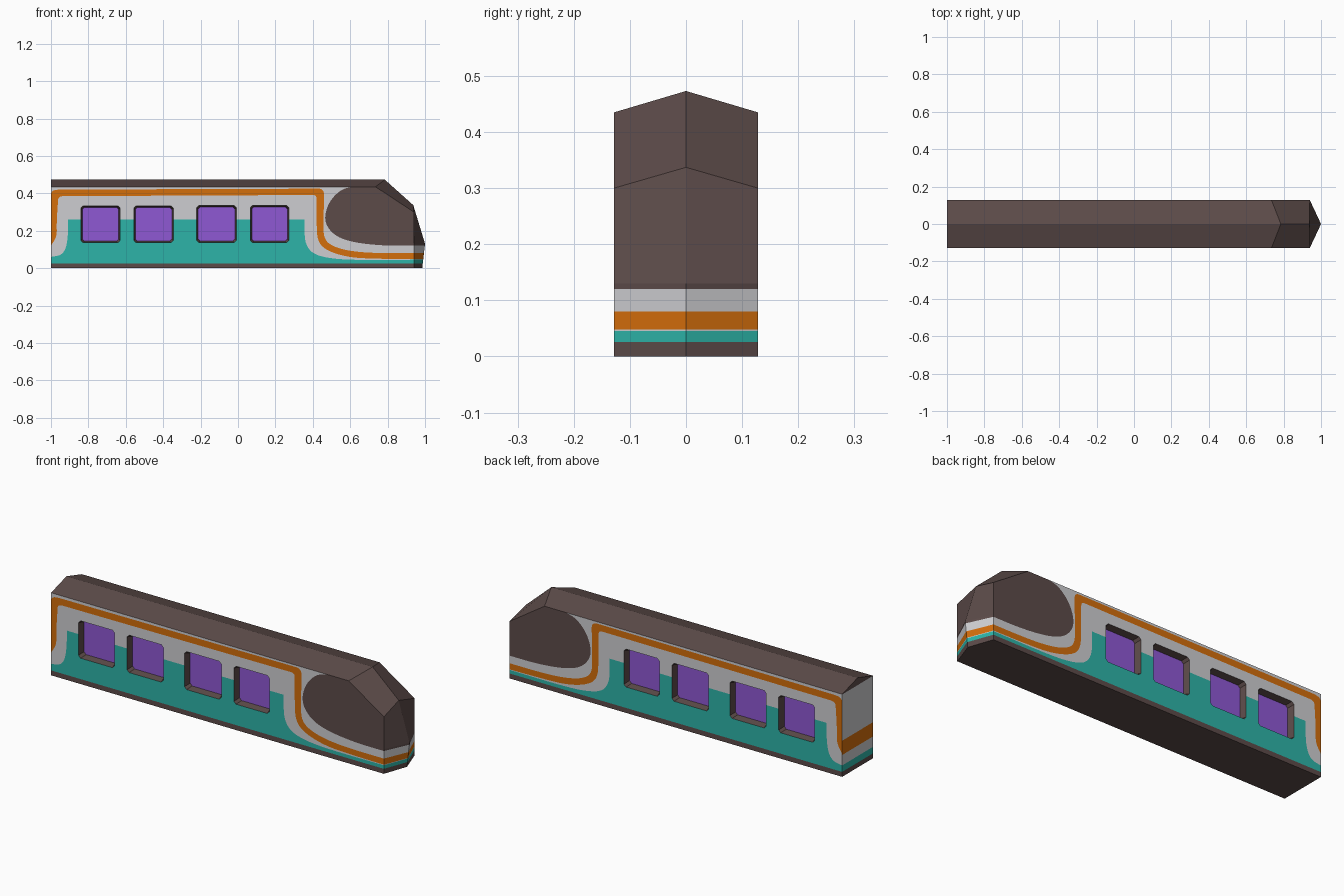
import bpy, bmesh
from mathutils import Vector
from mathutils.geometry import delaunay_2d_cdt

if "Cube" in bpy.data.objects:
    bpy.data.objects.remove(bpy.data.objects["Cube"])

W, EAVE, RIDGE = 0.128, 0.435, 0.473      # half width, wall top, roof ridge
DARK, GREY, TEAL, ORANGE, PURPLE = range(5)


def linear(c):
    c /= 255
    return c / 12.92 if c < 0.04045 else ((c + 0.055) / 1.055) ** 2.4


mats = []
for name, rgb in (("dark_brown", (92, 75, 73)), ("pale_grey", (206, 206, 209)),
                  ("teal", (45, 180, 168)), ("orange", (212, 110, 11)),
                  ("purple", (143, 88, 212))):
    m = bpy.data.materials.new(name)
    m.diffuse_color = (*[linear(c) for c in rgb], 1)
    m.use_nodes = True
    m.node_tree.nodes["Principled BSDF"].inputs["Base Color"].default_value = m.diffuse_color
    mats.append(m)


def add_face(bm, pts, mat):
    f = bm.faces.new([bm.verts.new(p) for p in pts])
    f.material_index = mat
    return f


def finish(bm, name, outward):
    """Weld, turn faces outward and make the object."""
    bmesh.ops.remove_doubles(bm, verts=bm.verts, dist=1e-5)
    bm.normal_update()
    for f in bm.faces:
        if f.normal.dot(outward(f.calc_center_median())) < 0:
            f.normal_flip()
    me = bpy.data.meshes.new(name)
    bm.to_mesh(me)
    bm.free()
    for m in mats:
        me.materials.append(m)
    bpy.context.collection.objects.link(bpy.data.objects.new(name, me))


def from_centre(c):
    return c - Vector((0, 0, 0.22))


def sideways(c):
    return Vector((0, c.y, 0))


def paint_bands(bm, bands, top):
    """Cut horizontally at each band height and colour by height."""
    for z, _ in bands:
        bmesh.ops.bisect_plane(bm, geom=bm.verts[:] + bm.edges[:] + bm.faces[:],
                               plane_co=(0, 0, z), plane_no=(0, 0, 1))
    for f in bm.faces:
        zc = f.calc_center_bounds().z
        f.material_index = next((m for z, m in bands if zc < z), top)


def smooth(pts, n=3):
    """Round a polyline by corner cutting, ends kept."""
    pts = [Vector(p) for p in pts]
    for _ in range(n):
        out = [pts[0]]
        for a, b in zip(pts, pts[1:]):
            out += [a.lerp(b, 0.25), a.lerp(b, 0.75)]
        pts = out + [pts[-1]]
    return pts


def inside(p, loop):
    hit = False
    for a, b in zip(loop, loop[1:] + loop[:1]):
        if (a[1] > p[1]) != (b[1] > p[1]):
            if p[0] < a[0] + (p[1] - a[1]) * (b[0] - a[0]) / (b[1] - a[1]):
                hit = not hit
    return hit


def window_loop(x0, x1, z0, z1, d, c=0.012):
    x0, x1, z0, z1 = x0 + d, x1 - d, z0 + d, z1 - d
    return [(x0 + c, z0), (x1 - c, z0), (x1, z0 + c), (x1, z1 - c),
            (x1 - c, z1), (x0 + c, z1), (x0, z1 - c), (x0, z0 + c)]


windows = [(-0.84, -0.63, 0.136, 0.333), (-0.557, -0.346, 0.136, 0.333),
           (-0.222, -0.008, 0.136, 0.336), (0.066, 0.272, 0.136, 0.336)]

# Painted outlines on the side wall, in (x, z)
wall = [(-1, 0), (0.94, 0), (0.94, 0.30), (0.735, EAVE), (-1, EAVE)]
skirt = [(-1, 0), (0.94, 0), (0.94, 0.026), (-1, 0.026)]
teal = (smooth([(-1, 0.06), (-0.94, 0.07), (-0.915, 0.12), (-0.908, 0.2), (-0.908, 0.26)])
        + smooth([(0.355, 0.26), (0.355, 0.2), (0.36, 0.13), (0.40, 0.075),
                  (0.5, 0.05), (0.65, 0.043), (0.94, 0.045)])
        + [(0.94, 0.026), (-1, 0.026)])
stripe = (smooth([(-1, 0.40), (-0.985, 0.42), (-0.9, 0.42), (0.40, 0.425), (0.46, 0.425),
                  (0.46, 0.36), (0.456, 0.24), (0.46, 0.15), (0.52, 0.11),
                  (0.62, 0.088), (0.75, 0.08), (0.94, 0.08)])
          + smooth([(0.94, 0.048), (0.75, 0.05), (0.6, 0.056), (0.48, 0.09), (0.425, 0.14),
                    (0.42, 0.24), (0.42, 0.35), (0.42, 0.391), (0.38, 0.391), (-0.9, 0.385),
                    (-0.96, 0.385), (-0.963, 0.35), (-0.97, 0.24), (-0.968, 0.17), (-1, 0.12)]))
mask = (smooth([(0.61, EAVE), (0.55, 0.42), (0.49, 0.36), (0.462, 0.28), (0.475, 0.22),
                (0.53, 0.165), (0.63, 0.135), (0.78, 0.12), (0.94, 0.12)])
        + [(0.94, 0.30), (0.735, EAVE)])
paint = [(teal, TEAL), (stripe, ORANGE), (mask, DARK), (skirt, DARK)]
holes = [window_loop(*w, 0) for w in windows]

# Side walls: flat sheet cut along the outlines, windows left open
verts, edges = [], []
for loop in [wall] + [p for p, _ in paint] + holes:
    s, n = len(verts), len(loop)
    verts += [Vector((p[0], p[1])) for p in loop]
    edges += [(s + i, s + (i + 1) % n) for i in range(n)]
res = delaunay_2d_cdt(verts, edges, [], 0, 1e-5)
bm = bmesh.new()
for tri in res[2]:
    pts = [res[0][i] for i in tri]
    c = sum(pts, Vector((0, 0))) / len(pts)
    if any(inside(c, h) for h in holes):
        continue
    mat = GREY
    for loop, m in paint:
        if inside(c, loop):
            mat = m
    for y in (-W, W):
        add_face(bm, [(p.x, y, p.y) for p in pts], mat)
finish(bm, "side_walls", sideways)

# Recessed windows on both sides: dark reveal and purple pane
bm = bmesh.new()
for w in windows:
    outer, inner = window_loop(*w, 0), window_loop(*w, 0.008)
    for s in (-1, 1):
        a = [(x, s * W, z) for x, z in outer]
        b = [(x, s * (W - 0.035), z) for x, z in inner]
        for i in range(8):
            j = (i + 1) % 8
            add_face(bm, [a[i], a[j], b[j], b[i]], DARK)
        add_face(bm, b, PURPLE)
finish(bm, "windows", sideways)

# Roof and floor
bm = bmesh.new()
for s in (-1, 1):
    add_face(bm, [(-1, s * W, EAVE), (0.735, s * W, EAVE), (0.785, 0, RIDGE), (-1, 0, RIDGE)], DARK)
add_face(bm, [(-1, -W, 0), (0.94, -W, 0), (0.985, 0, 0), (0.94, W, 0), (-1, W, 0)], DARK)
finish(bm, "roof_and_floor", from_centre)

# Faceted nose with wrapped bands
side = [(0.94, 0), (0.94, 0.13), (0.94, 0.30), (0.735, EAVE)]
keel = [(0.985, 0), (1.0, 0.13), (0.937, 0.337), (0.785, RIDGE)]
bm = bmesh.new()
for s in (-1, 1):
    for i in range(3):
        add_face(bm, [(side[i][0], s * W, side[i][1]), (keel[i][0], 0, keel[i][1]),
                      (keel[i + 1][0], 0, keel[i + 1][1]),
                      (side[i + 1][0], s * W, side[i + 1][1])], DARK)
paint_bands(bm, [(0.026, DARK), (0.045, TEAL), (0.048, GREY), (0.08, ORANGE), (0.12, GREY)], DARK)
finish(bm, "nose", from_centre)

# Flat tail end with bands
bm = bmesh.new()
add_face(bm, [(-1, -W, 0), (-1, W, 0), (-1, W, EAVE), (-1, 0, RIDGE), (-1, -W, EAVE)], GREY)
paint_bands(bm, [(0.026, DARK), (0.06, TEAL), (0.115, GREY), (0.19, ORANGE), (EAVE - 0.001, GREY)], DARK)
finish(bm, "tail_end", from_centre)
